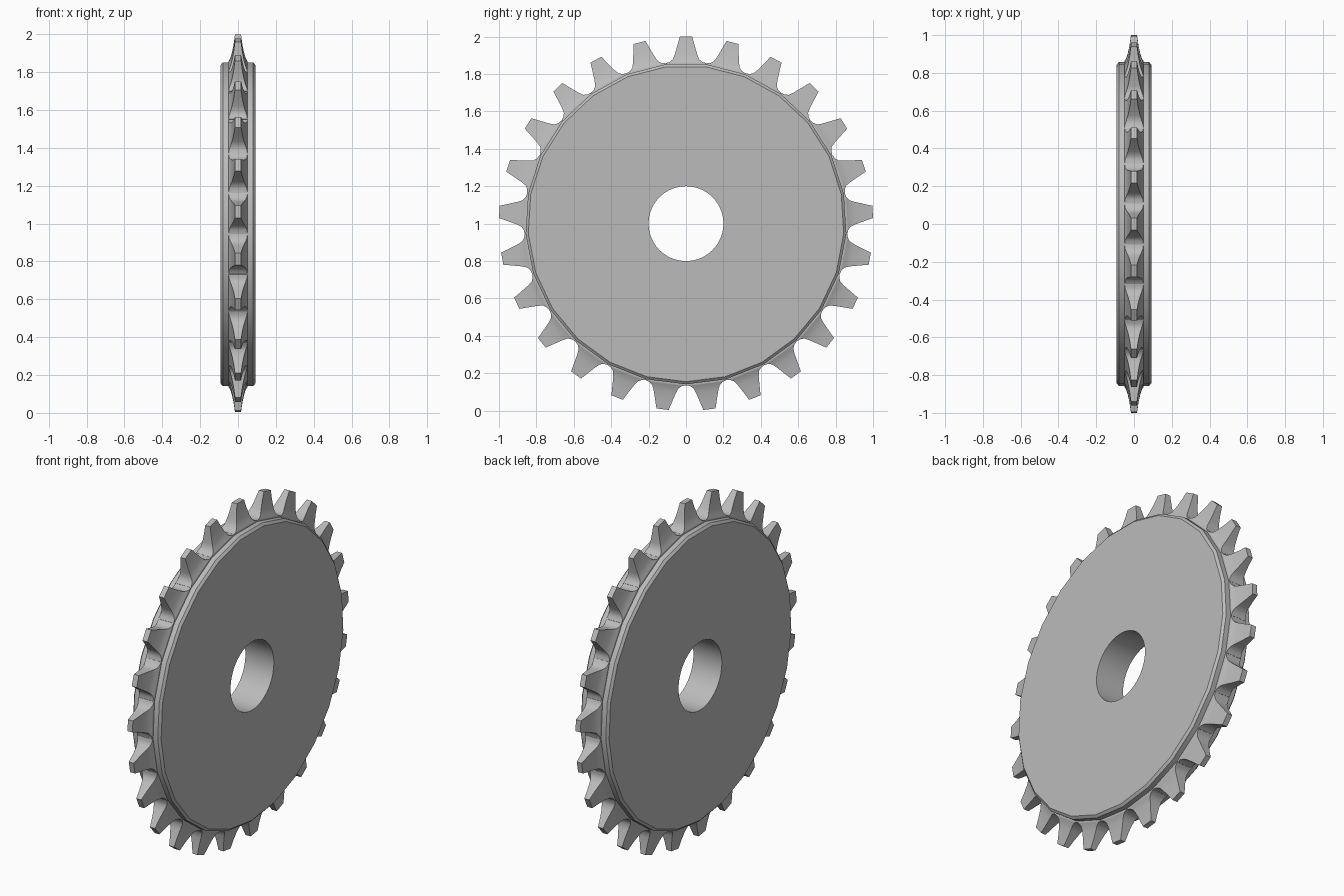
import bpy, bmesh
from math import sin, cos, pi

TEETH = 25
CENTRE_Z = 1.0
STEP = 2 * pi / TEETH

if "Cube" in bpy.data.objects:
    bpy.data.objects.remove(bpy.data.objects["Cube"], do_unlink=True)

# Single steel material
steel = bpy.data.materials.new("grey steel")
steel.use_nodes = True
GREY = (0.5, 0.5, 0.5, 1)
steel.diffuse_color = GREY
steel.node_tree.nodes["Principled BSDF"].inputs["Base Color"].default_value = GREY


def polar(x, r, a, t=0):
    """Point at radius r and angle a from the top, shifted sideways by t."""
    return (x, r * sin(a) + t * cos(a), CENTRE_Z + r * cos(a) - t * sin(a))


def finish(bm, name, angle):
    bmesh.ops.recalc_face_normals(bm, faces=bm.faces)
    mesh = bpy.data.meshes.new(name)
    bm.to_mesh(mesh)
    bm.free()
    mesh.materials.append(steel)
    ob = bpy.data.objects.new(name, mesh)
    bpy.context.collection.objects.link(ob)
    bpy.ops.object.select_all(action="DESELECT")
    ob.select_set(True)
    bpy.context.view_layer.objects.active = ob
    bpy.ops.object.shade_smooth_by_angle(angle=angle)
    return ob


def ring(bm, x, r, count):
    return [bm.verts.new(polar(x, r, STEP / 2 + 2 * pi * i / count))
            for i in range(count)]


def bridge(bm, a, b):
    n = len(a)
    for i in range(n):
        j = (i + 1) % n
        bm.faces.new((a[i], a[j], b[j], b[i]))


# Hub disc: faceted bevelled rim with a round bore
FINE = 4
bm = bmesh.new()
rims = [ring(bm, x, r, TEETH) for x, r in
        [(-0.092, 0.845), (-0.08, 0.859), (0.08, 0.859), (0.092, 0.845)]]
bores = [ring(bm, x, 0.2, TEETH * FINE) for x in (-0.092, 0.092)]
for a, b in zip(rims, rims[1:]):
    bridge(bm, a, b)
bridge(bm, *bores)
for rim, bore in ((rims[0], bores[0]), (rims[-1], bores[1])):
    for i in range(TEETH):
        inner = [bore[(i * FINE + k) % len(bore)] for k in range(FINE + 1)]
        bm.faces.new([rim[(i + 1) % TEETH], rim[i]] + inner)
finish(bm, "hub_disc", 0.4)

# Toothed ring: each tooth is a stack of tapering sections (radius, half length, half width)
SECTIONS = [(0.8, 0.101, 0.052), (0.858, 0.108, 0.05), (0.864, 0.088, 0.047),
            (0.878, 0.071, 0.04), (0.905, 0.06, 0.032), (0.95, 0.047, 0.023),
            (1.0, 0.033, 0.016)]
bm = bmesh.new()
for n in range(TEETH):
    a = n * STEP
    loops = [[bm.verts.new(polar(sx * w, r, a, st * t))
              for sx, st in ((-1, -1), (1, -1), (1, 1), (-1, 1))]
             for r, t, w in SECTIONS]
    for lower, upper in zip(loops, loops[1:]):
        bridge(bm, lower, upper)
    bm.faces.new(loops[-1])
    bm.faces.new(loops[0])
finish(bm, "sprocket_teeth", 0.6)
